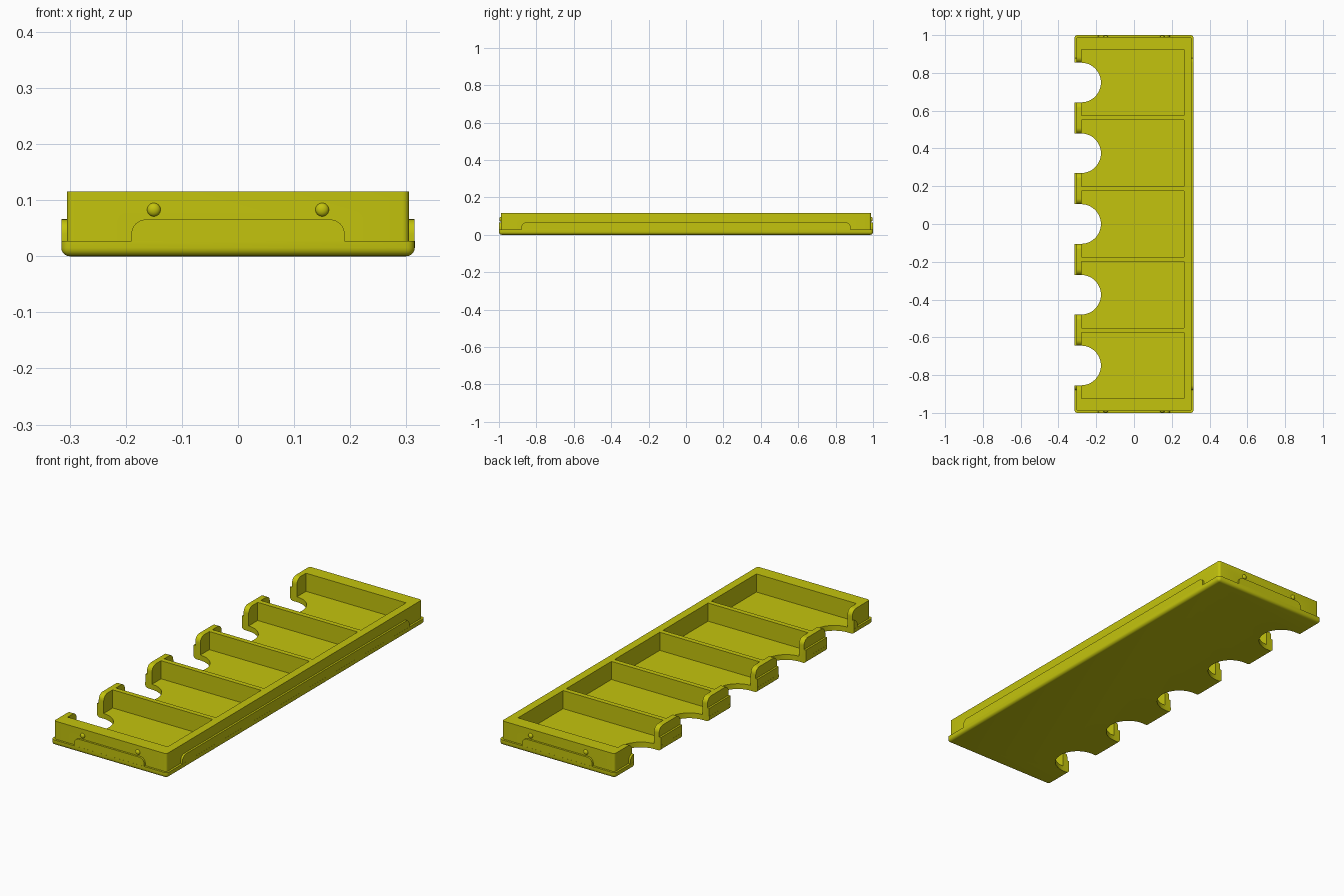
import bpy, bmesh
from math import sin, cos, pi, radians

if "Cube" in bpy.data.objects:
    bpy.data.objects.remove(bpy.data.objects["Cube"], do_unlink=True)

HX, HY, TOP, LIP = 0.315, 1.0, 0.115, 0.027
INSET, PITCH, NOTCH_R, FILLET = 0.01, 0.3745, 0.105, 0.03
CENTRES = [i * PITCH for i in range(-2, 3)]

mat = bpy.data.materials.new("olive_yellow")
COLOUR = (0.55, 0.55, 0.004, 1)
mat.diffuse_color = COLOUR
mat.use_nodes = True
mat.node_tree.nodes["Principled BSDF"].inputs["Base Color"].default_value = COLOUR


def finish(name, bm):
    bmesh.ops.recalc_face_normals(bm, faces=bm.faces)
    mesh = bpy.data.meshes.new(name)
    bm.to_mesh(mesh)
    bm.free()
    mesh.materials.append(mat)
    ob = bpy.data.objects.new(name, mesh)
    bpy.context.collection.objects.link(ob)
    return ob


def box(name, lo, hi, radius=0, keep_edge=None):
    bm = bmesh.new()
    bmesh.ops.create_cube(bm, size=1)
    for v in bm.verts:
        v.co = [l if c < 0 else h for c, l, h in zip(v.co, lo, hi)]
    if radius:
        edges = [e for e in bm.edges if keep_edge(e)]
        bmesh.ops.bevel(bm, geom=edges, offset=radius, segments=5,
                        profile=0.5, affect='EDGES')
    return finish(name, bm)


def prism(name, outline, lo, hi, axis):
    place = {"x": lambda a, b, c: (c, a, b),
             "y": lambda a, b, c: (a, c, b),
             "z": lambda a, b, c: (a, b, c)}[axis]
    bm = bmesh.new()
    face = bm.faces.new([bm.verts.new(place(a, b, lo)) for a, b in outline])
    new = bmesh.ops.extrude_face_region(bm, geom=[face])["geom"]
    shift = place(0, 0, hi - lo)
    bmesh.ops.translate(bm, vec=shift,
                        verts=[g for g in new if isinstance(g, bmesh.types.BMVert)])
    return finish(name, bm)


def arc(cx, cy, r, start, end, n=8):
    return [(cx + r * cos(radians(start + (end - start) * i / n)),
             cy + r * sin(radians(start + (end - start) * i / n)))
            for i in range(n + 1)]


def combine(target, tools, operation):
    for tool in tools:
        mod = target.modifiers.new("join", 'BOOLEAN')
        mod.operation, mod.solver, mod.object = operation, 'EXACT', tool
        tool.hide_render = True
    graph = bpy.context.evaluated_depsgraph_get()
    graph.update()
    mesh = bpy.data.meshes.new_from_object(target.evaluated_get(graph))
    target.modifiers.clear()
    target.data = mesh
    for tool in tools:
        bpy.data.objects.remove(tool, do_unlink=True)


def upright(e):
    a, b = e.verts
    return abs(a.co.z - b.co.z) > 0.01


def not_top(e):
    return upright(e) or e.verts[0].co.z < 0.001


def panel_outline(half, height, r=0.026):
    right = arc(half - r, height - r, r, 0, 90)
    return ([(half, 0.02)] + right + [(-a, b) for a, b in reversed(right)]
            + [(-half, 0.02)])


# Tray body: rounded base lip, inset walls and raised side panels
tray = box("tray_body", (-HX, -HY, 0), (HX, HY, LIP), 0.015, not_top)
walls = box("walls", (-HX + INSET, -HY + INSET, 0.012),
            (HX - INSET, HY - INSET, TOP), 0.012, upright)
side_panel = prism("side_panel", panel_outline(0.88, 0.066), -HX + 0.0004, HX - 0.0004, "x")
end_panel = prism("end_panel", panel_outline(0.19, 0.0655), -HY + 0.0004, HY - 0.0004, "y")
combine(tray, [walls, side_panel, end_panel], 'UNION')

# Five pockets, each with a finger notch whose upper corners are rounded
cutters = []
for y in CENTRES:
    cutters.append(box("pocket", (-0.278, y - 0.175, 0.026), (0.265, y + 0.175, 0.2)))
    u_shape = [(-0.4, y - NOTCH_R)] + arc(-0.28, y, NOTCH_R, -90, 90, 24) + [(-0.4, y + NOTCH_R)]
    cutters.append(prism("notch", u_shape, -0.1, 0.2, "z"))
    curve = arc(NOTCH_R + FILLET, TOP - FILLET, FILLET, 180, 90)
    curve.append((NOTCH_R + FILLET, 0.2))
    flare = [(y + a, b) for a, b in curve] + [(y - a, b) for a, b in reversed(curve)]
    cutters.append(prism("notch_flare", flare, -0.4, -0.25, "x"))
combine(tray, cutters, 'DIFFERENCE')

tray.data.shade_smooth()
tray.data.set_sharp_from_angle(angle=radians(30))

# Small snap bumps on both end walls
for end, side in (("front", -1), ("back", 1)):
    for hand, x in (("right", -0.15), ("left", 0.15)):
        bm = bmesh.new()
        bmesh.ops.create_uvsphere(bm, u_segments=20, v_segments=12, radius=0.012)
        bmesh.ops.scale(bm, vec=(1, 0.7, 1), verts=bm.verts)
        bump = finish(f"{end}_{hand}_bump", bm)
        bump.location = (x, side * (HY - INSET), 0.083)
        bump.data.shade_smooth()
